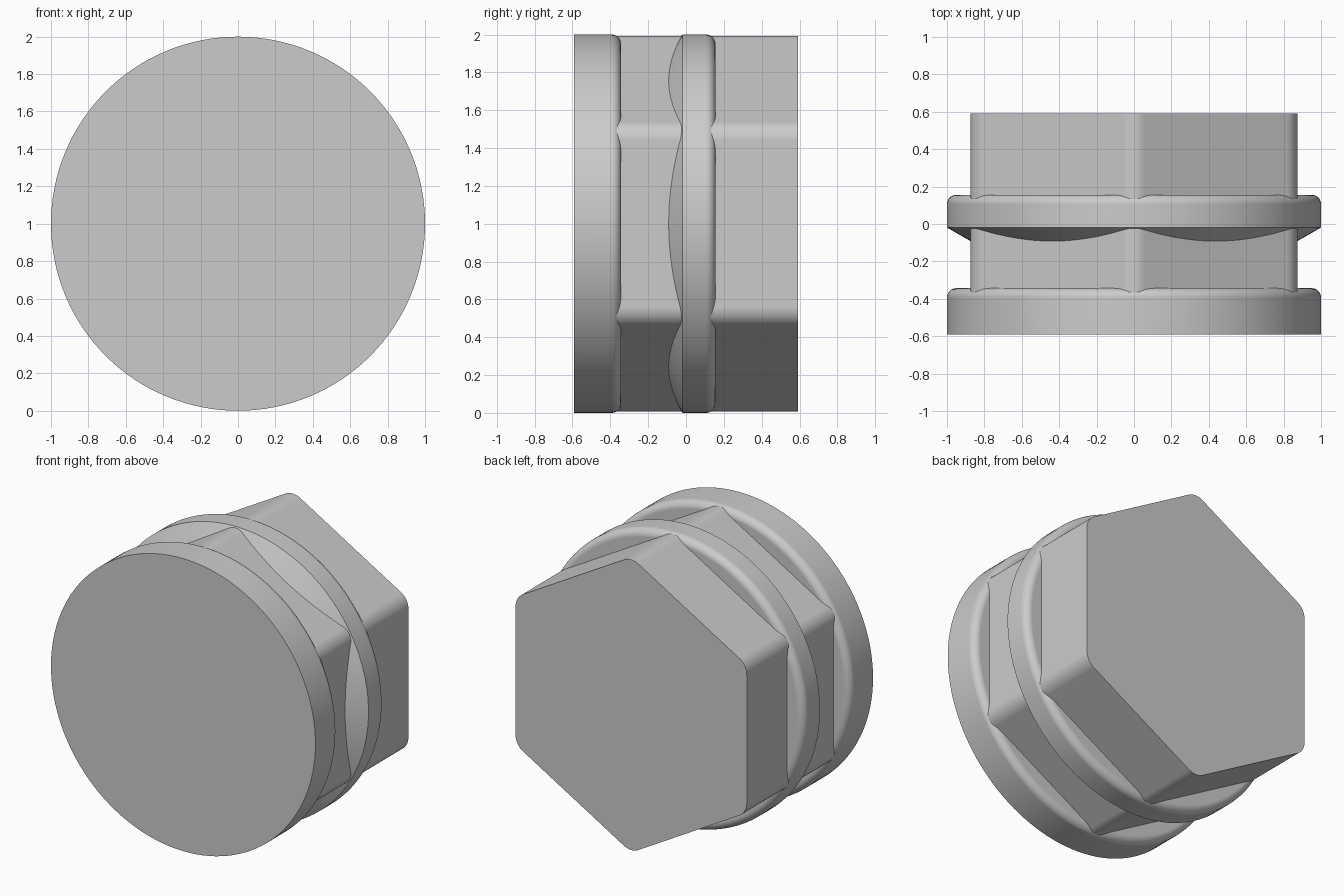
import bpy, bmesh
from math import sin, cos, pi, radians

if "Cube" in bpy.data.objects:
    bpy.data.objects.remove(bpy.data.objects["Cube"])

AXIS_Z = 1.0      # height of the part's axis, which runs along y
SEGMENTS = 128


def loft(name, rings):
    """Skin equal-sized rings of (x, y, z) points, ordered along +y, and cap both ends."""
    bm = bmesh.new()
    loops = [[bm.verts.new(p) for p in ring] for ring in rings]
    n = len(loops[0])
    for a, b in zip(loops, loops[1:]):
        for i in range(n):
            j = (i + 1) % n
            bm.faces.new((a[i], a[j], b[j], b[i]))
    bm.faces.new(loops[0])
    bm.faces.new(loops[-1])
    bmesh.ops.recalc_face_normals(bm, faces=bm.faces)
    mesh = bpy.data.meshes.new(name)
    bm.to_mesh(mesh)
    bm.free()
    obj = bpy.data.objects.new(name, mesh)
    bpy.context.collection.objects.link(obj)
    bpy.ops.object.select_all(action='DESELECT')
    obj.select_set(True)
    bpy.context.view_layer.objects.active = obj
    bpy.ops.object.shade_smooth_by_angle(angle=radians(25))
    mod = obj.modifiers.new("weighted_normals", 'WEIGHTED_NORMAL')
    mod.keep_sharp = True
    return obj


def circle(y, r):
    return [(r * cos(2 * pi * i / SEGMENTS), y, AXIS_Z + r * sin(2 * pi * i / SEGMENTS))
            for i in range(SEGMENTS)]


def rounded_rim(y_back, radius=1.0, fillet=0.05, steps=8):
    """Quarter-round on the back edge of a disc, as (y, r) pairs."""
    return [(y_back - fillet + fillet * sin(pi / 2 * k / steps),
             radius - fillet + fillet * cos(pi / 2 * k / steps)) for k in range(steps + 1)]


def hexagon(y, apothem=0.874, fillet=0.11, steps=8):
    """Hexagon with a corner pointing up and rounded corners."""
    points = []
    centre = (apothem - fillet) / cos(pi / 6)
    for corner in range(6):
        mid = pi / 2 + corner * pi / 3
        for k in range(steps + 1):
            a = mid - pi / 6 + pi / 3 * k / steps
            points.append((centre * cos(mid) + fillet * cos(a), y,
                           AXIS_Z + centre * sin(mid) + fillet * sin(a)))
    return points


# Hexagonal body
loft("hex_body", [hexagon(-0.45), hexagon(0.592)])

# Round front cap
cap_profile = [(-0.592, 1.0)] + rounded_rim(-0.343)
loft("front_cap", [circle(y, r) for y, r in cap_profile])

# Middle collar with a conical front
collar_profile = [(-0.117, 0.83), (-0.019, 1.0)] + rounded_rim(0.156)
loft("middle_collar", [circle(y, r) for y, r in collar_profile])
